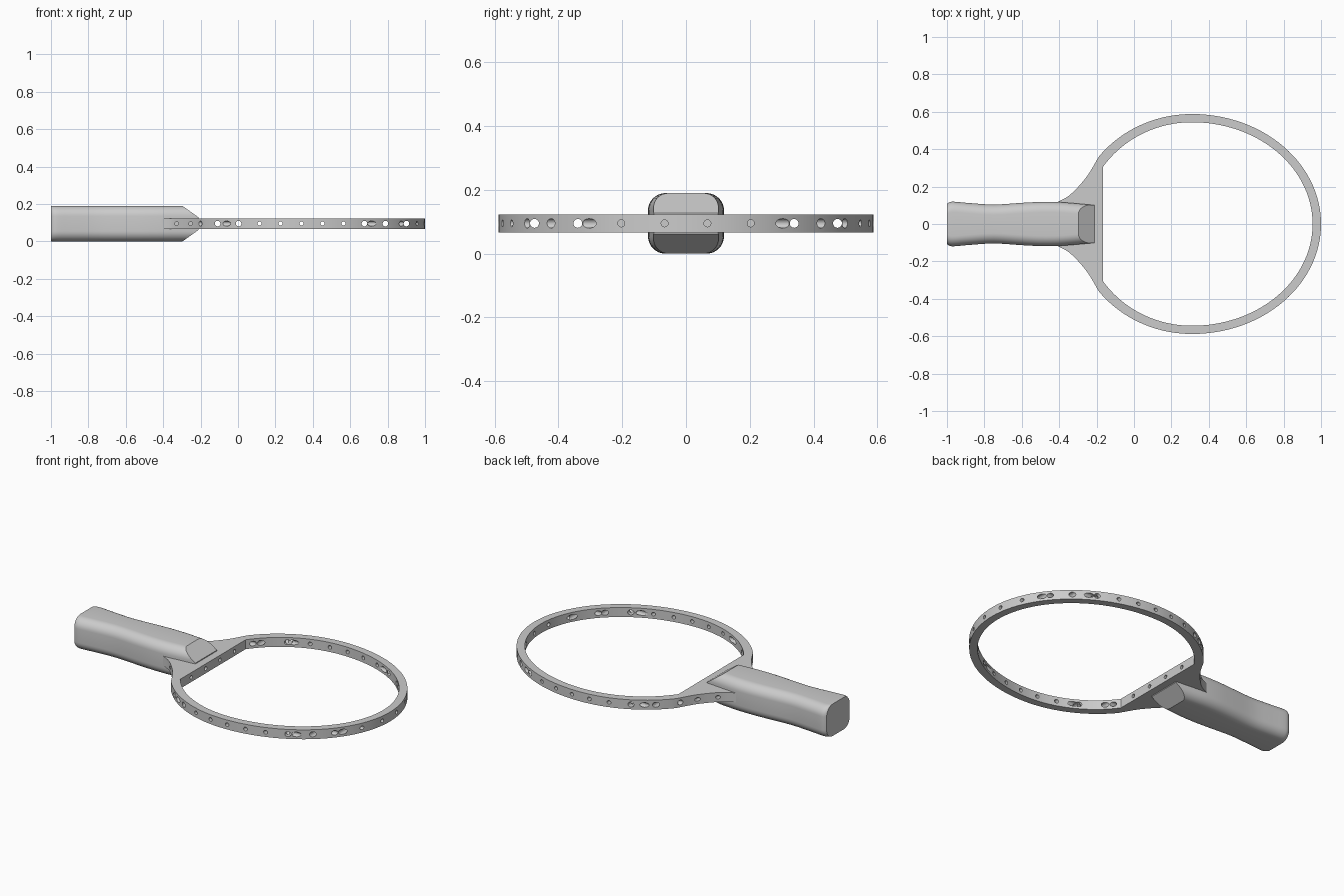
import bpy, bmesh, math
from mathutils import Vector, Matrix

if "Cube" in bpy.data.objects:
    bpy.data.objects.remove(bpy.data.objects["Cube"])

ZC = 0.095      # mid height of the whole racket
HALF_T = 0.028  # half thickness of the frame


def make_object(name, bm):
    bmesh.ops.recalc_face_normals(bm, faces=bm.faces[:])
    me = bpy.data.meshes.new(name)
    bm.to_mesh(me)
    bm.free()
    ob = bpy.data.objects.new(name, me)
    bpy.context.collection.objects.link(ob)
    return ob


def catmull(pts, n):
    """Smooth curve through the given 2D points."""
    p = [Vector(q) for q in pts]
    p = [2 * p[0] - p[1]] + p + [2 * p[-1] - p[-2]]
    out = []
    for i in range(1, len(p) - 2):
        a, b, c, d = p[i - 1:i + 3]
        for k in range(n):
            t = k / n
            out.append(0.5 * (2 * b + (c - a) * t + (2 * a - 5 * b + 4 * c - d) * t * t
                              + (3 * b - a - 3 * c + d) * t ** 3))
    return out + [p[-2]]


def half_oval(a_right, a_left, b, x_end, n=48):
    """Upper half of an egg, from its right tip back to x_end on the left."""
    cx = 0.31
    end = math.acos((x_end - cx) / a_left)
    pts = []
    for i in range(n + 1):
        t = end * i / n
        a = a_right if t < math.pi / 2 else a_left
        pts.append(Vector((cx + a * math.cos(t), b * math.sin(t))))
    return pts


def prism(name, half, half_height):
    """Mirror a half outline across y = 0 and extrude it in z."""
    outline = half + [Vector((p.x, -p.y)) for p in reversed(half) if p.y > 1e-5]
    bm = bmesh.new()
    f = bm.faces.new([bm.verts.new((p.x, p.y, ZC - half_height)) for p in outline])
    r = bmesh.ops.extrude_face_region(bm, geom=[f])
    vs = [v for v in r['geom'] if isinstance(v, bmesh.types.BMVert)]
    bmesh.ops.translate(bm, verts=vs, vec=(0, 0, 2 * half_height))
    return make_object(name, bm)


def drills(name, holes):
    """One cutter made of cylinders: (start, end, radius)."""
    bm = bmesh.new()
    for p, q, r in holes:
        p, q = Vector((*p, ZC)), Vector((*q, ZC))
        rot = (q - p).to_track_quat('Z', 'Y').to_matrix().to_4x4()
        bmesh.ops.create_cone(bm, cap_ends=True, segments=14, radius1=r, radius2=r,
                              depth=(q - p).length,
                              matrix=Matrix.Translation((p + q) / 2) @ rot)
    return make_object(name, bm)


def cut(ob, cutter):
    cutter.hide_render = True
    m = ob.modifiers.new("cut", 'BOOLEAN')
    m.operation, m.solver, m.object = 'DIFFERENCE', 'EXACT', cutter
    bpy.context.view_layer.objects.active = ob
    bpy.ops.object.modifier_apply(modifier=m.name)
    bpy.data.objects.remove(cutter)


def smooth(ob, angle):
    bpy.ops.object.select_all(action='DESELECT')
    ob.select_set(True)
    bpy.context.view_layer.objects.active = ob
    bpy.ops.object.shade_smooth_by_angle(angle=math.radians(angle))


# Frame: egg-shaped hoop flowing into a flared throat
outer = half_oval(0.69, 0.63, 0.588, -0.19)
throat = catmull([outer[-1], (-0.24, 0.272), (-0.29, 0.208), (-0.35, 0.15), (-0.42, 0.112)], 6)
frame = prism("frame", outer + throat[1:], HALF_T)
cut(frame, prism("head_opening", half_oval(0.645, 0.575, 0.544, -0.165), 0.1))

# String holes running lengthwise
holes = []
for y in (0.067, 0.203, 0.339, 0.475):
    for s in (-1, 1):
        start = -0.2 if y < 0.3 else -0.5
        holes.append(((start, s * y), (1.1, s * y), 0.014 if y > 0.3 else 0.011))
cut(frame, drills("long_holes", holes))

# String holes running crosswise, plus blind holes in the throat sides
holes = []
for k in range(-1, 9):
    x = 0.003 + 0.1122 * k
    holes.append(((x, -0.7), (x, 0.7), 0.015 if k in (-1, 0, 6, 7, 8) else 0.011))
for s in (-1, 1):
    holes.append(((-0.328, s * 0.125), (-0.328, s * 0.5), 0.01))
    holes.append(((-0.253, s * 0.19), (-0.253, s * 0.5), 0.01))
cut(frame, drills("cross_holes", holes))
smooth(frame, 25)

# Handle: rounded-box section swept along x with a gently waisted width
widths = [(-1.0, 0.108), (-0.985, 0.117), (-0.96, 0.119), (-0.88, 0.112), (-0.75, 0.104),
          (-0.6, 0.113), (-0.5, 0.118), (-0.4, 0.117), (-0.3, 0.109), (-0.21, 0.101)]
bm = bmesh.new()
rings = []
R, H = 0.055, 0.095
for x, w in catmull(widths, 4):
    ring = []
    for quarter in range(4):
        sy = (1, -1, -1, 1)[quarter]
        sz = (1, 1, -1, -1)[quarter]
        for i in range(9):
            a = math.pi / 2 * (quarter + i / 8)
            ring.append(bm.verts.new((x, sy * (w - R) + R * math.cos(a),
                                      ZC + sz * (H - R) + R * math.sin(a))))
    rings.append(ring)
for r0, r1 in zip(rings, rings[1:]):
    for i in range(len(r0)):
        j = (i + 1) % len(r0)
        bm.faces.new((r0[i], r0[j], r1[j], r1[i]))
bm.faces.new(rings[0])
bm.faces.new(rings[-1])
# Sloped cuts above and below the front end
for s in (-1, 1):
    bmesh.ops.bisect_plane(bm, geom=bm.verts[:] + bm.edges[:] + bm.faces[:],
                           plane_co=(-0.297, 0, ZC + s * 0.095),
                           plane_no=Vector((0.062, 0, s * 0.087)), clear_outer=True)
    bmesh.ops.holes_fill(bm, edges=[e for e in bm.edges if e.is_boundary], sides=0)
handle = make_object("handle", bm)
smooth(handle, 30)
